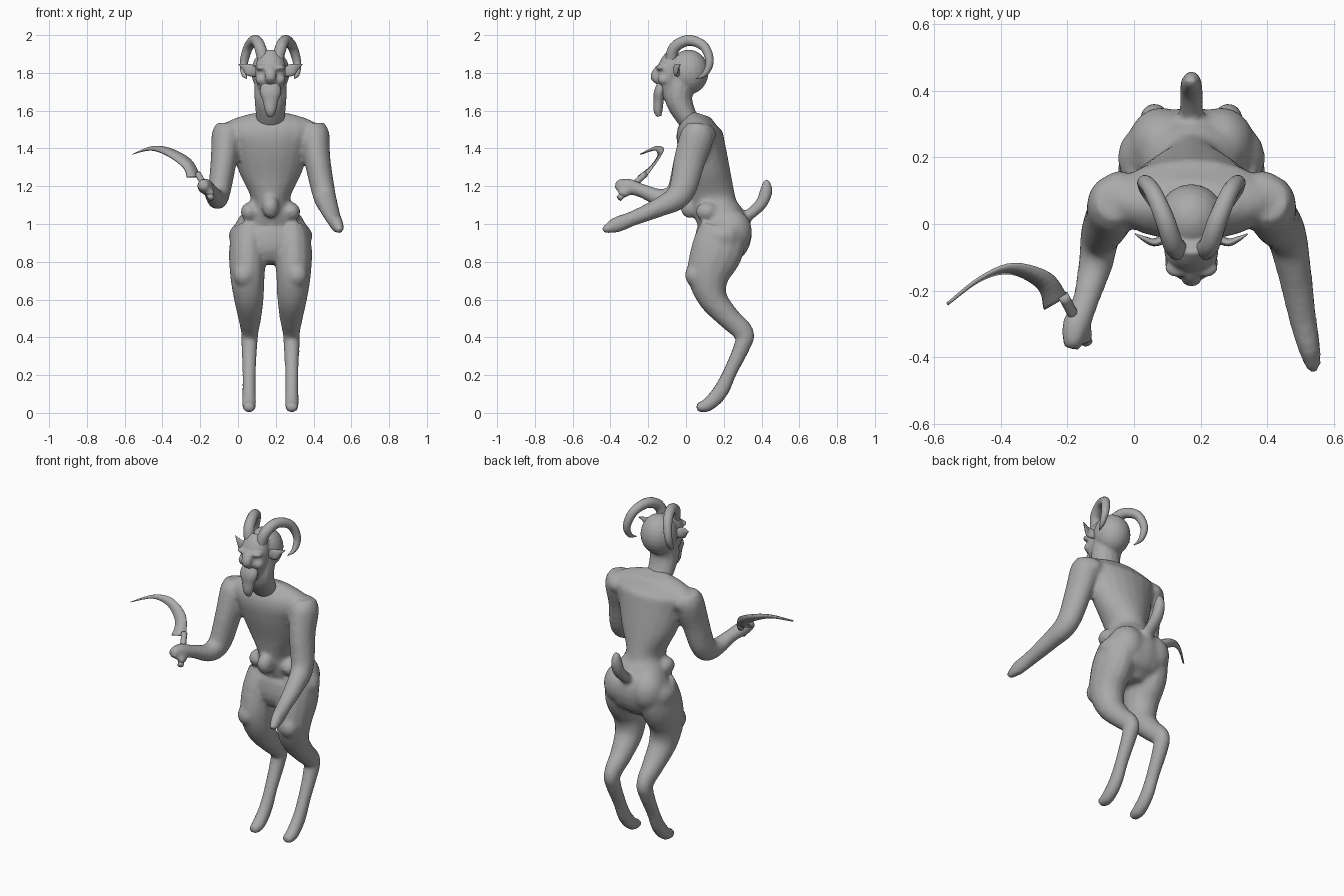
import bpy, bmesh
from mathutils import Vector, Matrix
from math import cos, sin, tau

if "Cube" in bpy.data.objects:
    bpy.data.objects.remove(bpy.data.objects["Cube"])

CX = 0.172  # body centre line
grey = bpy.data.materials.new("plain_grey")
grey.use_nodes = True
grey.diffuse_color = (0.4, 0.4, 0.4, 1)
grey.node_tree.nodes["Principled BSDF"].inputs["Base Color"].default_value = (0.4, 0.4, 0.4, 1)


def finish(name, bm):
    bmesh.ops.recalc_face_normals(bm, faces=bm.faces)
    me = bpy.data.meshes.new(name)
    bm.to_mesh(me)
    bm.free()
    me.materials.append(grey)
    me.shade_smooth()
    ob = bpy.data.objects.new(name, me)
    bpy.context.collection.objects.link(ob)
    return ob


def spline(a, b, c, d, t):
    return [0.5 * (2 * q + (r - p) * t + (2 * p - 5 * q + 4 * r - s) * t * t
            + (3 * q - p - 3 * r + s) * t ** 3) for p, q, r, s in zip(a, b, c, d)]


def tube(name, sections, axis=(1, 0, 0), sides=14, steps=4):
    """Loft ellipses (x, y, z, side radius, depth radius) along a smooth path."""
    s = [sections[0], *sections, sections[-1]]
    rows = [spline(*s[i:i + 4], k / steps) for i in range(len(s) - 3) for k in range(steps)]
    rows.append(sections[-1])
    pts = [Vector(r[:3]) for r in rows]
    bm = bmesh.new()
    rings = []
    for i, r in enumerate(rows):
        tan = (pts[min(i + 1, len(pts) - 1)] - pts[max(i - 1, 0)]).normalized()
        side = Vector(axis)
        side = (side - tan * side.dot(tan)).normalized()
        deep = tan.cross(side)
        rings.append([bm.verts.new(pts[i] + side * cos(tau * k / sides) * r[3]
                                   + deep * sin(tau * k / sides) * r[4]) for k in range(sides)])
    for a, b in zip(rings, rings[1:]):
        for k in range(sides):
            bm.faces.new((a[k], a[k - 1], b[k - 1], b[k]))
    bm.faces.new(rings[0])
    bm.faces.new(rings[-1])
    return finish(name, bm)


def ball(name, centre, radii):
    bm = bmesh.new()
    bmesh.ops.create_uvsphere(bm, u_segments=20, v_segments=12, radius=1,
                              matrix=Matrix.Translation(centre) @ Matrix.Diagonal((*radii, 1)))
    return finish(name, bm)


def mid(sections):
    return [(CX, *s) for s in sections]


def sided(sections, sign):
    return [(CX + sign * s[0], *s[1:]) for s in sections]


def fuse(name, parts, voxel, smooth):
    """Join overlapping parts into one continuous skin."""
    bpy.ops.object.select_all(action='DESELECT')
    for p in parts:
        p.select_set(True)
    bpy.context.view_layer.objects.active = parts[0]
    bpy.ops.object.join()
    ob = parts[0]
    ob.name = name
    m = ob.modifiers.new("skin", 'REMESH')
    m.mode, m.voxel_size, m.use_smooth_shade = 'VOXEL', voxel, True
    m = ob.modifiers.new("soften", 'SMOOTH')
    m.factor, m.iterations = 0.5, smooth
    return ob


# Torso and pelvis
body = [tube("torso", mid([
    (.16, .79, .09, .08), (.17, .86, .19, .13), (.2, .95, .222, .15), (.185, 1.02, .165, .13),
    (.16, 1.07, .135, .12), (.14, 1.14, .105, .12), (.115, 1.27, .165, .12),
    (.085, 1.4, .21, .125), (.07, 1.49, .25, .12), (.075, 1.545, .22, .085), (.085, 1.58, .1, .05)]), sides=20)]
body.append(ball("belly", (CX, .02, 1.09), (.045, .05, .06)))

# Legs with backward hocks, and hip bumps
leg = [(.11, .2, .97, .09, .13), (.12, .165, .86, .1, .14), (.122, .12, .73, .092, .115),
       (.115, .14, .61, .08, .08), (.11, .22, .51, .063, .062), (.11, .305, .425, .046, .055),
       (.112, .3, .36, .043, .045), (.113, .235, .22, .036, .037), (.113, .18, .11, .036, .042),
       (.113, .11, .04, .037, .036), (.113, .055, .03, .028, .022)]
for sign in (-1, 1):
    body.append(tube("leg", sided(leg, sign)))
    body.append(ball("knee", (CX + sign * .14, .04, .73), (.055, .045, .06)))
    body.append(ball("hip_bump", (CX + sign * .11, .11, 1.065), (.048, .06, .05)))
    body.append(ball("buttock", (CX + sign * .09, .24, .96), (.1, .11, .12)))
    body.append(ball("shoulder", (CX + sign * .215, .07, 1.475), (.075, .09, .065)))

# Left arm reaching down, right arm bent to hold the sickle
body.append(tube("left_arm", [
    (.4, .07, 1.53, .06, .06), (.405, .06, 1.47, .08, .09), (.42, .02, 1.34, .07, .085),
    (.455, -.03, 1.16, .062, .07), (.48, -.14, 1.09, .052, .052), (.505, -.28, 1.03, .042, .04),
    (.525, -.37, .995, .034, .042), (.54, -.44, .965, .02, .018)]))
body.append(tube("right_arm", [
    (-.055, .07, 1.53, .06, .06), (-.06, .06, 1.47, .08, .09), (-.075, .02, 1.34, .07, .085),
    (-.1, -.03, 1.17, .06, .075), (-.115, -.12, 1.135, .052, .052), (-.145, -.23, 1.175, .04, .037),
    (-.175, -.31, 1.2, .042, .042), (-.185, -.375, 1.205, .025, .028)]))
body.append(ball("thumb", (-.145, -.33, 1.165), (.022, .035, .025)))

# Tail
body.append(tube("tail", mid([(.26, 1.0, .04, .035), (.33, 1.045, .037, .03), (.4, 1.11, .036, .033),
                              (.425, 1.18, .03, .034), (.425, 1.235, .018, .016)])))
fuse("body", body, .013, 4)

# Head: neck, skull, face, nose, brows and cheeks
head = [tube("neck", mid([(.05, 1.5, .07, .05), (-.005, 1.58, .078, .06),
                          (-.04, 1.67, .085, .075), (-.02, 1.76, .085, .08)])),
        ball("skull", (CX, .015, 1.805), (.102, .105, .118)),
        tube("face", mid([(-.075, 1.67, .05, .05), (-.085, 1.72, .066, .06), (-.085, 1.78, .08, .07),
                          (-.075, 1.84, .08, .068), (-.04, 1.89, .06, .06)])),
        tube("nose", mid([(-.12, 1.84, .025, .02), (-.15, 1.81, .03, .024),
                          (-.165, 1.775, .03, .022), (-.13, 1.75, .025, .02)]))]
for sign in (-1, 1):
    head.append(ball("brow", (CX + sign * .042, -.132, 1.828), (.038, .028, .016)))
    head.append(ball("cheek", (CX + sign * .05, -.115, 1.765), (.03, .035, .03)))
fuse("head", head, .008, 3)

# Beard
tube("beard", mid([(-.12, 1.75, .045, .025), (-.14, 1.7, .056, .03), (-.145, 1.65, .04, .027),
                   (-.148, 1.6, .029, .024), (-.142, 1.57, .016, .012)]))

# Horns and ears
horn = [(.035, -.08, 1.86, .032, .032), (.055, -.06, 1.935, .031, .031), (.08, .015, 1.972, .029, .029),
        (.115, .095, 1.94, .026, .026), (.14, .125, 1.86, .022, .022), (.14, .1, 1.795, .015, .015),
        (.125, .055, 1.77, .002, .002)]
ear = [(.07, -.04, 1.8, .022, .015), (.11, -.055, 1.815, .032, .012),
       (.14, -.045, 1.832, .017, .008), (.168, -.03, 1.845, .002, .002)]
for sign, side in ((-1, "right"), (1, "left")):
    tube(side + "_horn", sided(horn, sign), steps=6)
    tube(side + "_ear", sided(ear, sign), axis=(0, 0, 1))

# Sickle handle and curved blade
tube("sickle_handle", [(-.14, -.355, 1.135, .017, .017), (-.175, -.285, 1.2, .017, .017),
                       (-.212, -.215, 1.265, .017, .017)], sides=10)
outer = [(-.2, -.215, 1.25), (-.25, -.15, 1.34), (-.36, -.12, 1.4), (-.46, -.16, 1.41), (-.56, -.24, 1.37)]
inner = [(-.27, -.255, 1.25), (-.29, -.19, 1.3), (-.37, -.148, 1.36), (-.46, -.168, 1.39), (-.559, -.24, 1.368)]


def smooth_path(p):
    p = [p[0], *p, p[-1]]
    return [spline(*p[i:i + 4], k / 5) for i in range(len(p) - 3) for k in range(5)] + [p[-1]]


bm = bmesh.new()
edges = [[bm.verts.new(v) for v in smooth_path(p)] for p in (outer, inner)]
for i in range(len(edges[0]) - 1):
    bm.faces.new((edges[0][i], edges[0][i + 1], edges[1][i + 1], edges[1][i]))
blade = finish("sickle_blade", bm)
thick = blade.modifiers.new("thickness", 'SOLIDIFY')
thick.thickness, thick.offset = .009, 0
